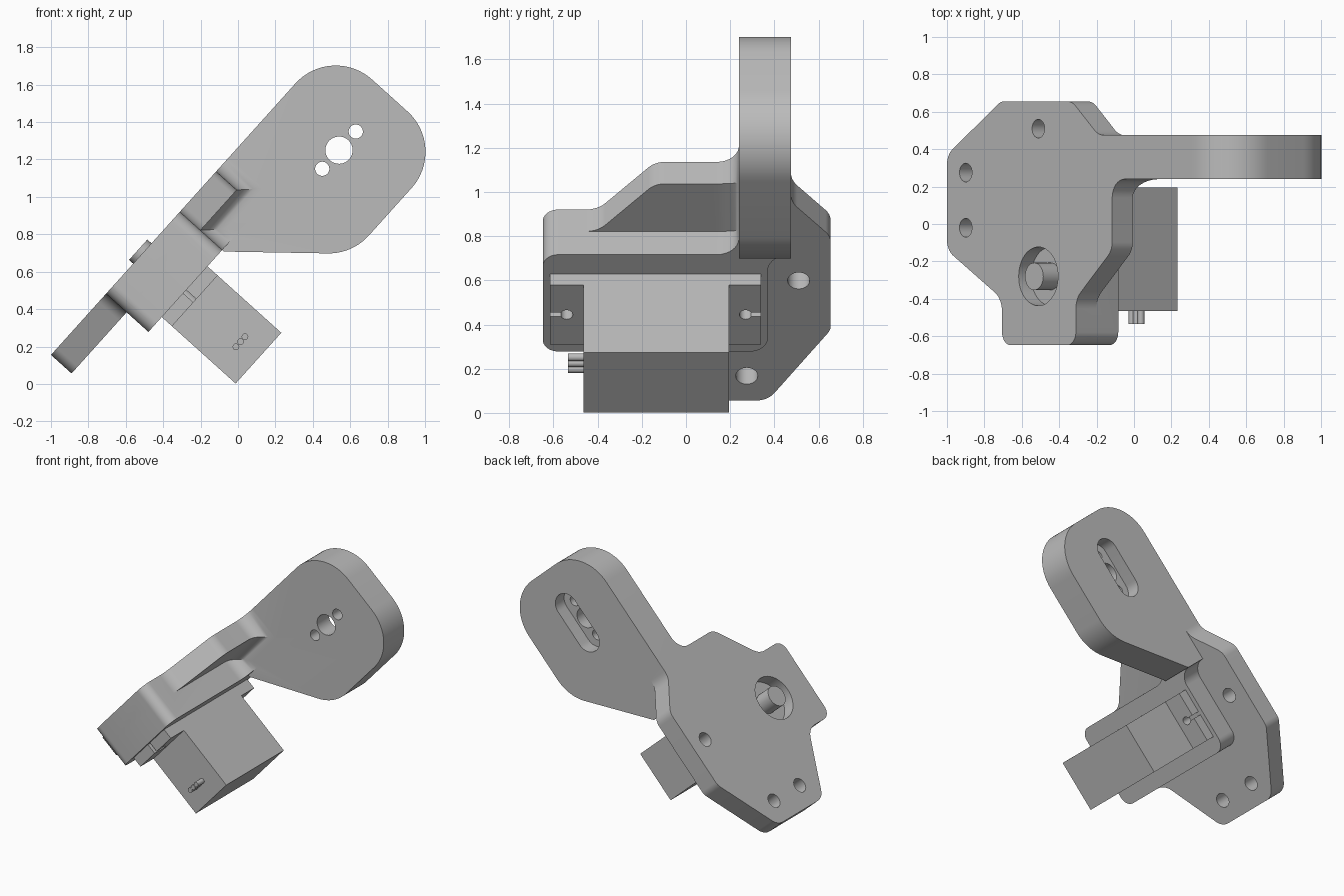
import bpy, bmesh, math
from mathutils import Matrix, Vector

cube = bpy.data.objects.get("Cube")
if cube:
    bpy.data.objects.remove(cube, do_unlink=True)

# Tilted working frame: x along the slope, y across, z out of the plate
FRAME = Matrix.Translation((-1, 0, 0.155)) @ Matrix.Rotation(math.radians(-48), 4, 'Y')
PLATE, BLOCK = -0.148, -0.305          # undersides of the plate and thick block
ARM_FRONT, ARM_BACK = 0.24, 0.475

grey = bpy.data.materials.new("plain grey")
grey.use_nodes = True
grey.diffuse_color = (0.5, 0.5, 0.5, 1)
grey.node_tree.nodes["Principled BSDF"].inputs["Base Color"].default_value = (0.5, 0.5, 0.5, 1)


def finish(name, bm):
    bmesh.ops.recalc_face_normals(bm, faces=bm.faces)
    mesh = bpy.data.meshes.new(name)
    bm.to_mesh(mesh)
    bm.free()
    mesh.materials.append(grey)
    obj = bpy.data.objects.new(name, mesh)
    bpy.context.collection.objects.link(obj)
    obj.matrix_world = FRAME
    return obj


def rounded(corners, steps=10):
    """Outline from (a, b, radius) corners, convex or concave."""
    out = []
    for i, (a, b, r) in enumerate(corners):
        p = Vector((a, b))
        if not r:
            out.append(p)
            continue
        d1 = (Vector(corners[i - 1][:2]) - p).normalized()
        d2 = (Vector(corners[(i + 1) % len(corners)][:2]) - p).normalized()
        half = d1.angle(d2) / 2
        centre = p + (d1 + d2).normalized() * (r / math.sin(half))
        t = r / math.tan(half)
        start, end = p + d1 * t - centre, p + d2 * t - centre
        turn = start.angle_signed(end)
        for k in range(steps + 1):
            ang = -turn * k / steps
            out.append(centre + Matrix.Rotation(ang, 2) @ start)
    return out


def loft(name, rings):
    bm = bmesh.new()
    loops = [[bm.verts.new(p) for p in ring] for ring in rings]
    for lo, hi in zip(loops, loops[1:]):
        for i in range(len(lo)):
            bm.faces.new((lo[i - 1], lo[i], hi[i], hi[i - 1]))
    bm.faces.new(loops[0])
    bm.faces.new(loops[-1])
    return finish(name, bm)


def prism(name, outline, lo, hi, across=False):
    """Extrude along the plate normal, or across (along y)."""
    place = (lambda p, h: (p[0], h, p[1])) if across else (lambda p, h: (p[0], p[1], h))
    return loft(name, [[place(p, h) for p in outline] for h in (lo, hi)])


def rect(a0, a1, b0, b1):
    return [(a0, b0), (a1, b0), (a1, b1), (a0, b1)]


def circle(a, b, r, n=32):
    return [(a + r * math.cos(math.tau * k / n), b + r * math.sin(math.tau * k / n)) for k in range(n)]


def combine(obj, tool, operation):
    tool.hide_render = True
    mod = obj.modifiers.new("join", 'BOOLEAN')
    mod.operation, mod.solver, mod.object = operation, 'EXACT', tool
    bpy.context.view_layer.objects.active = obj
    bpy.ops.object.modifier_apply(modifier=mod.name)
    bpy.data.objects.remove(tool, do_unlink=True)


def fillet(u, n, grow, r=0.1, steps=8):
    """Bar that flares out where it meets the front of the arm."""
    rings = []
    for k in range(steps + 1):
        ang = math.pi / 2 * k / steps
        f, d = r * (1 - math.cos(ang)), r * (1 - math.sin(ang))
        rings.append((ARM_FRONT - d, f))
    rings.append((0.3, r))
    return loft("fillet", [[(a, y, b) for a, b in rect(0.9, u + f, n - f * grow, 0)] for y, f in rings])


# Mounting plate
bracket = prism("bracket", rounded([
    (0, 0.37, 0.1), (0.43, 0.655, 0.08), (1.0, 0.655, 0.1), (1.21, ARM_BACK, 0.12),
    (1.32, ARM_BACK, 0), (1.32, -0.14, 0.1), (1.03, -0.40, 0.12), (1.03, -0.648, 0.07),
    (0.44, -0.648, 0.07), (0.44, -0.40, 0.12), (0, -0.14, 0.1)]), PLATE, 0)

# Thick motor block, blended into the arm end
block = prism("block", rounded([
    (0.44, -0.648, 0.07), (1.03, -0.648, 0.07), (1.03, 0.3, 0), (1.1, 0.3, 0),
    (1.1, ARM_BACK, 0), (1.03, ARM_BACK, 0), (1.03, 0.37, 0.1), (0.44, 0.37, 0.08)]), BLOCK, 0)

# Upright arm
arm = prism("arm", rounded([
    (1.03, 0, 0), (2.243, 0, 0.29), (2.243, -0.836, 0.29),
    (1.48, -0.836, 0.29), (1.03, -0.318, 0)], 16), ARM_FRONT, ARM_BACK, True)

for part in (block, arm, fillet(1.32, PLATE, 1), fillet(1.03, BLOCK, 0)):
    combine(bracket, part, 'UNION')

# Holes in the plate and the shaft recess
for u, y in ((0.73, 0.51), (0.15, 0.275), (0.15, -0.02)):
    combine(bracket, prism("cutter", circle(u, y, 0.05), -0.6, 0.2), 'DIFFERENCE')
combine(bracket, prism("cutter", circle(0.73, -0.28, 0.157, 48), -0.09, 0.2), 'DIFFERENCE')

# Holes through the arm and the slot on its back
HU, HN = 1.844, -0.412
for du, r in ((0, 0.073), (-0.134, 0.038), (0.134, 0.038)):
    combine(bracket, prism("cutter", circle(HU + du, HN, r), 0, 0.7, True), 'DIFFERENCE')
slot = rounded([(HU + a, HN + b, 0.0899) for a, b in rect(-0.22, 0.22, -0.09, 0.09)])
combine(bracket, prism("cutter", slot, ARM_BACK - 0.1, 0.7, True), 'DIFFERENCE')

# Motor body with slotted flanges
motor = prism("motor", rect(0.547, 0.912, -0.465, 0.195), -0.836, BLOCK)
combine(motor, prism("flange", rect(0.547, 0.912, -0.615, 0.34), -0.378, BLOCK), 'UNION')
for y, edge in ((-0.54, -0.7), (0.27, 0.4)):
    combine(motor, prism("cutter", circle(0.73, y, 0.028, 20), -0.5, -0.2), 'DIFFERENCE')
    gap = rect(0.718, 0.742, min(y, edge), max(y, edge))
    combine(motor, prism("cutter", gap, -0.5, -0.2), 'DIFFERENCE')

# Output shaft and cable stubs
parts = [bracket, motor, prism("output_shaft", circle(0.73, -0.28, 0.073), -0.1, 0.03)]
for i in range(3):
    parts.append(prism(f"cable_{i + 1}", circle(0.694 + 0.036 * i, -0.706, 0.018, 16), -0.535, -0.46, True))

for obj in bpy.context.selected_objects:
    obj.select_set(False)
for obj in parts:
    obj.select_set(True)
bpy.context.view_layer.objects.active = bracket
bpy.ops.object.shade_smooth_by_angle(angle=math.radians(30))
